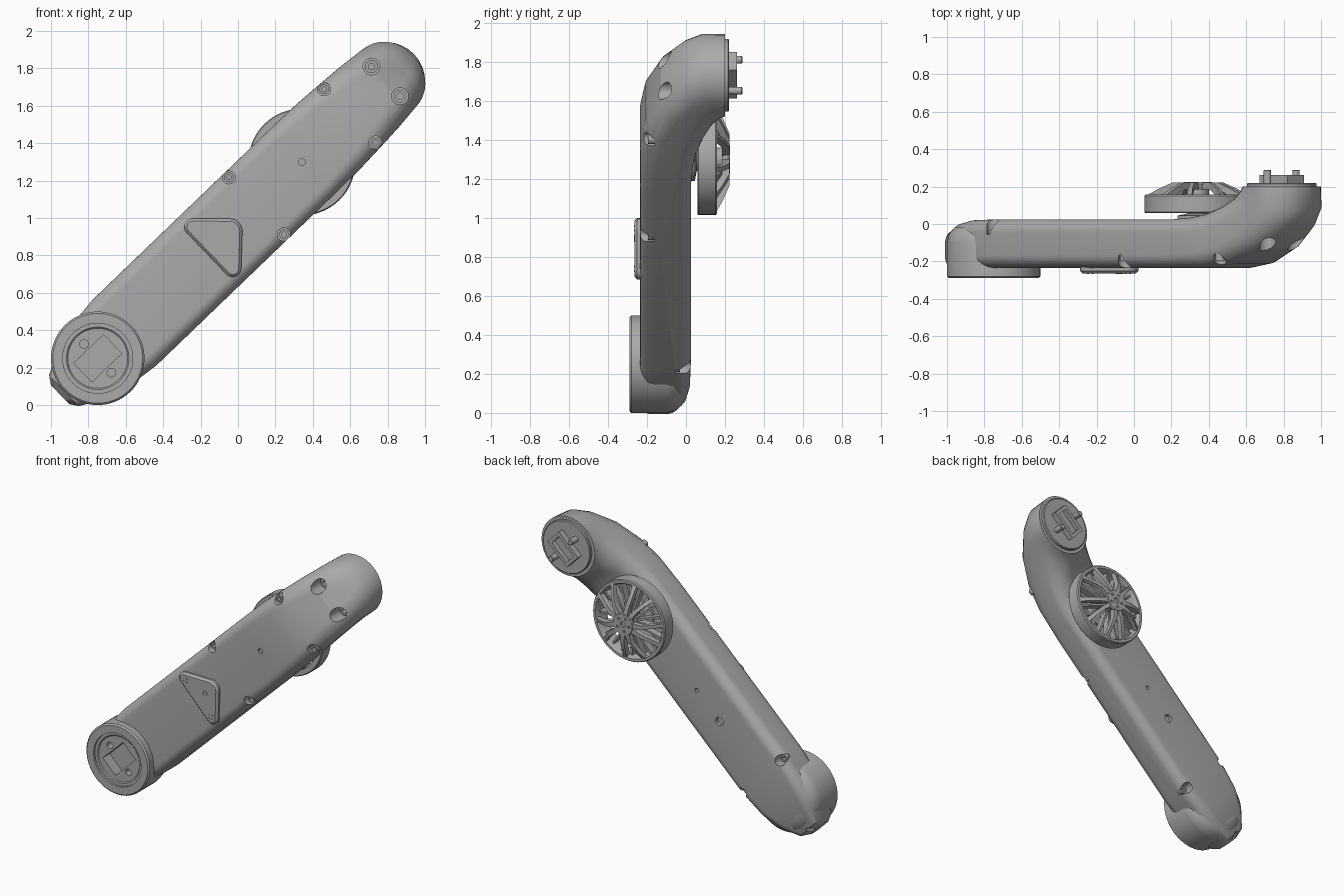
import bpy
import bmesh
from math import sin, cos, pi, radians, hypot
from mathutils import Matrix, Vector

cube = bpy.data.objects.get("Cube")
if cube:
    bpy.data.objects.remove(cube)

# One grey for the whole part
grey = bpy.data.materials.new("satin_grey")
grey.use_nodes = True
colour = (0.4, 0.4, 0.4, 1)
grey.diffuse_color = colour
grey.node_tree.nodes["Principled BSDF"].inputs["Base Color"].default_value = colour

# Local frame: x runs along the arm, y is depth, z runs across the arm
PLACE = Matrix.Translation((-0.75, 0, 0.25)) @ Matrix.Rotation(-radians(43.87), 4, 'Y')
END = 2.136      # far joint position along the arm
WHEEL = 1.514    # wheel position along the arm
FRONT, BACK = -0.235, 0.025


def finish(name, bm):
    bmesh.ops.recalc_face_normals(bm, faces=bm.faces)
    bm.transform(PLACE)
    mesh = bpy.data.meshes.new(name)
    bm.to_mesh(mesh)
    bm.free()
    mesh.materials.append(grey)
    obj = bpy.data.objects.new(name, mesh)
    bpy.context.collection.objects.link(obj)
    return obj


def loft(bm, rings, closed=False):
    """Skin rings of points; cap the ends unless the rings close on themselves."""
    loops = [[bm.verts.new(p) for p in ring] for ring in rings]
    n = len(loops[0])
    pairs = list(zip(loops, loops[1:]))
    if closed:
        pairs.append((loops[-1], loops[0]))
    for a, b in pairs:
        for i in range(n):
            j = (i + 1) % n
            bm.faces.new((a[i], a[j], b[j], b[i]))
    if not closed:
        bm.faces.new(loops[0])
        bm.faces.new(loops[-1])


def circle(r, y, u, v, n):
    return [(u + r * cos(2 * pi * i / n), y, v + r * sin(2 * pi * i / n)) for i in range(n)]


def turn(bm, profile, u=0, v=0, n=32, closed=False):
    loft(bm, [circle(r, y, u, v, n) for r, y in profile], closed)


def turned(name, profile, u=0, v=0, n=32, closed=False):
    bm = bmesh.new()
    turn(bm, profile, u, v, n, closed)
    return finish(name, bm)


def rod(bm, r, y0, y1, u, v, n=24):
    turn(bm, [(r, y0), (r, y1)], u, v, n)


def block(bm, u, y0, y1, half_u, half_v):
    loft(bm, [[(u + s * half_u, y, t * half_v) for s, t in ((-1, -1), (1, -1), (1, 1), (-1, 1))]
              for y in (y0, y1)])


def carve(obj, cutter):
    mod = obj.modifiers.new("cut", 'BOOLEAN')
    mod.operation = 'DIFFERENCE'
    mod.solver = 'EXACT'
    mod.object = cutter
    bpy.context.view_layer.objects.active = obj
    bpy.ops.object.modifier_apply(modifier=mod.name)


def section(bu, by, fu, fy, w, r):
    """Rounded rectangle spanning from a back point to a front point."""
    mid = Vector((bu + fu, 0, 0)) / 2 + Vector((0, (by + fy) / 2, 0))
    depth = Vector((bu - fu, by - fy, 0))
    t = depth.length / 2
    depth.normalize()
    pts = []
    for k, (sw, st) in enumerate(((1, 1), (-1, 1), (-1, -1), (1, -1))):
        for i in range(9):
            a = (k + i / 8) * pi / 2
            across = sw * (w - r) + r * cos(a)
            pts.append(mid + depth * (st * (t - r) + r * sin(a)) + Vector((0, 0, across)))
    return pts


# Arm shell: tapered nose, straight beam, elbow turning to the back
def beam(u, w, back=BACK, front=FRONT, r=0.07):
    return section(u, back, u, front, w, r)


bm = bmesh.new()
loft(bm, [
    beam(-0.28, 0.07, -0.1, -0.2, 0.04),
    beam(-0.25, 0.115, -0.04, FRONT, 0.06),
    beam(-0.14, 0.175, 0),
    beam(0, 0.222, 0.02),
    beam(0.2, 0.245),
    beam(1.5, 0.245),
    section(1.62, 0.035, 1.75, FRONT, 0.243, 0.09),
    section(1.72, 0.055, 1.93, -0.21, 0.235, 0.11),
    section(1.82, 0.095, 2.12, -0.13, 0.225, 0.13),
    section(1.89, 0.145, 2.27, -0.02, 0.215, 0.17),
    section(1.922, 0.185, 2.335, 0.07, 0.21, 0.19),
    section(1.926, 0.2, 2.346, 0.2, 0.21, 0.209)])
arm = finish("arm_shell", bm)

# Near joint drum with a shallow dish on its face
drum = turned("joint_drum", [
    (0.16, -0.268), (0.167, -0.274), (0.187, -0.274), (0.187, -0.29), (0.24, -0.29),
    (0.25, -0.28), (0.25, -0.1), (0.24, -0.055), (0.21, -0.02), (0.15, 0)], n=64)

# Cuts: socket, screw pockets, bolt bores, small holes
bm = bmesh.new()
block(bm, 0, -0.4, -0.19, 0.11, 0.07)
for side in (-1, 1):
    rod(bm, 0.023, -0.4, -0.2, 0, side * 0.106)
    rod(bm, 0.035, -0.4, -0.165, 1.176, side * 0.212)
    rod(bm, 0.035, -0.4, -0.16, 1.87, side * 0.198)
    rod(bm, 0.035, -0.055, 0.2, 0.2, side * 0.212)
    rod(bm, 0.045, -0.5, 0, END, side * 0.11)
rod(bm, 0.018, -0.4, -0.22, WHEEL, 0)
rod(bm, 0.014, 0, 0.2, 0.9, 0)
rod(bm, 0.03, 0, 0.2, 0.65, 0)
rod(bm, 0.022, -0.09, 0.2, -0.262, 0)
cutter = finish("cutter", bm)
carve(arm, cutter)
carve(drum, cutter)
bpy.data.objects.remove(cutter)

# Screw heads with hollow sockets
def screw(name, u, v, r, base, top):
    inner = r * 0.5
    turned(name, [(inner, base), (r, base), (r, top), (inner, top)], u, v, 24, True)


for label, side in (("upper", 1), ("lower", -1)):
    screw(label + "_mid_screw", 1.176, side * 0.212, 0.026, -0.16, -0.195)
    screw(label + "_elbow_screw", 1.87, side * 0.198, 0.026, -0.155, -0.195)
    screw(label + "_back_screw", 0.2, side * 0.212, 0.026, -0.06, -0.03)
    screw(label + "_bolt_head", END, side * 0.11, 0.034, 0.005, -0.04)
    turned(label + "_bolt_end", [(0.02, 0.2), (0.02, 0.285), (0.016, 0.29)], END, side * 0.11, 24)

# Far joint face with its hollow plug
turned("end_disc", [(0.187, 0.19), (0.187, 0.215), (0.182, 0.22)], END, n=64)
bm = bmesh.new()
block(bm, END, 0.215, 0.262, 0.105, 0.064)
plug = finish("end_plug", bm)
bm = bmesh.new()
block(bm, END, 0.23, 0.3, 0.08, 0.04)
cutter = finish("cutter", bm)
carve(plug, cutter)
bpy.data.objects.remove(cutter)

# Rounded triangular cover on the front
bm = bmesh.new()
for inset, y in ((0, -0.23), (0, -0.25), (0.014, -0.264)):
    for u, v, r in ((0.853, 0.155, 0.045), (0.98, 0, 0.067), (0.853, -0.155, 0.045)):
        for p in circle(r - inset, y, u, v, 32):
            bm.verts.new(p)
hull = bmesh.ops.convex_hull(bm, input=bm.verts)
inside = {g for g in hull["geom_interior"] + hull["geom_unused"] if isinstance(g, bmesh.types.BMVert)}
bmesh.ops.delete(bm, geom=list(inside), context='VERTS')
bmesh.ops.dissolve_limit(bm, angle_limit=0.01, verts=bm.verts, edges=bm.edges)
finish("triangle_cover", bm)
screw("cover_screw", 0.93, 0, 0.02, -0.26, -0.267)
bm = bmesh.new()
for side in (-1, 1):
    for du, dv in ((1, 0), (-1, 0), (0, 1), (0, -1)):
        rod(bm, 0.005, -0.26, -0.267, 0.855 + du * 0.016, side * 0.145 + dv * 0.016, 10)
finish("cover_dots", bm)

# Wheel: axle plate, rim, hub, thin ribs and five forked spokes
turned("wheel_axle_plate", [(0.11, 0), (0.11, 0.045), (0.06, 0.055)], WHEEL, n=48)
turned("wheel_rim", [(0.245, 0.058), (0.28, 0.058), (0.286, 0.065), (0.286, 0.15),
                     (0.28, 0.158), (0.262, 0.158), (0.252, 0.145)], WHEEL, n=64, closed=True)
turned("wheel_core", [(0.06, 0.04), (0.06, 0.19)], WHEEL)
hub = turned("wheel_hub", [(0.07, 0.185), (0.08, 0.215), (0.074, 0.225)], WHEEL, n=40)
bm = bmesh.new()
rod(bm, 0.02, 0.21, 0.3, WHEEL, 0)
for k in range(5):
    a = 2 * pi * k / 5
    rod(bm, 0.009, 0.21, 0.3, WHEEL + 0.048 * cos(a), 0.048 * sin(a), 16)
cutter = finish("cutter", bm)
carve(hub, cutter)
bpy.data.objects.remove(cutter)


def bar(bm, angle, stations):
    """Bar running outward; stations are radius, sideways shift, half width, bottom, top."""
    rings = []
    for r, shift, h, y0, y1 in stations:
        ring = []
        for s, y in ((shift - h, y0), (shift + h, y0), (shift + h, y1), (shift - h, y1)):
            ring.append((WHEEL + r * cos(angle) - s * sin(angle), y, r * sin(angle) + s * cos(angle)))
        rings.append(ring)
    loft(bm, rings)


ribs, spokes = bmesh.new(), bmesh.new()
for k in range(20):
    bar(ribs, 2 * pi * (k + 0.5) / 20, [(0.05, 0, 0.007, 0.1, 0.15), (0.25, 0, 0.007, 0.08, 0.13)])
for k in range(5):
    for s in (-1, 1):
        bar(spokes, 2 * pi * k / 5, [
            (0.06, s * 0.016, 0.018, 0.185, 0.222), (0.13, s * 0.03, 0.014, 0.185, 0.222),
            (0.2, s * 0.052, 0.013, 0.15, 0.19), (0.256, s * 0.075, 0.015, 0.125, 0.157)])
finish("wheel_ribs", ribs)
finish("wheel_spokes", spokes)

# Smooth shading with crisp edges
for obj in bpy.context.scene.objects:
    obj.select_set(obj.type == 'MESH')
bpy.context.view_layer.objects.active = arm
bpy.ops.object.shade_smooth_by_angle(angle=radians(35))
